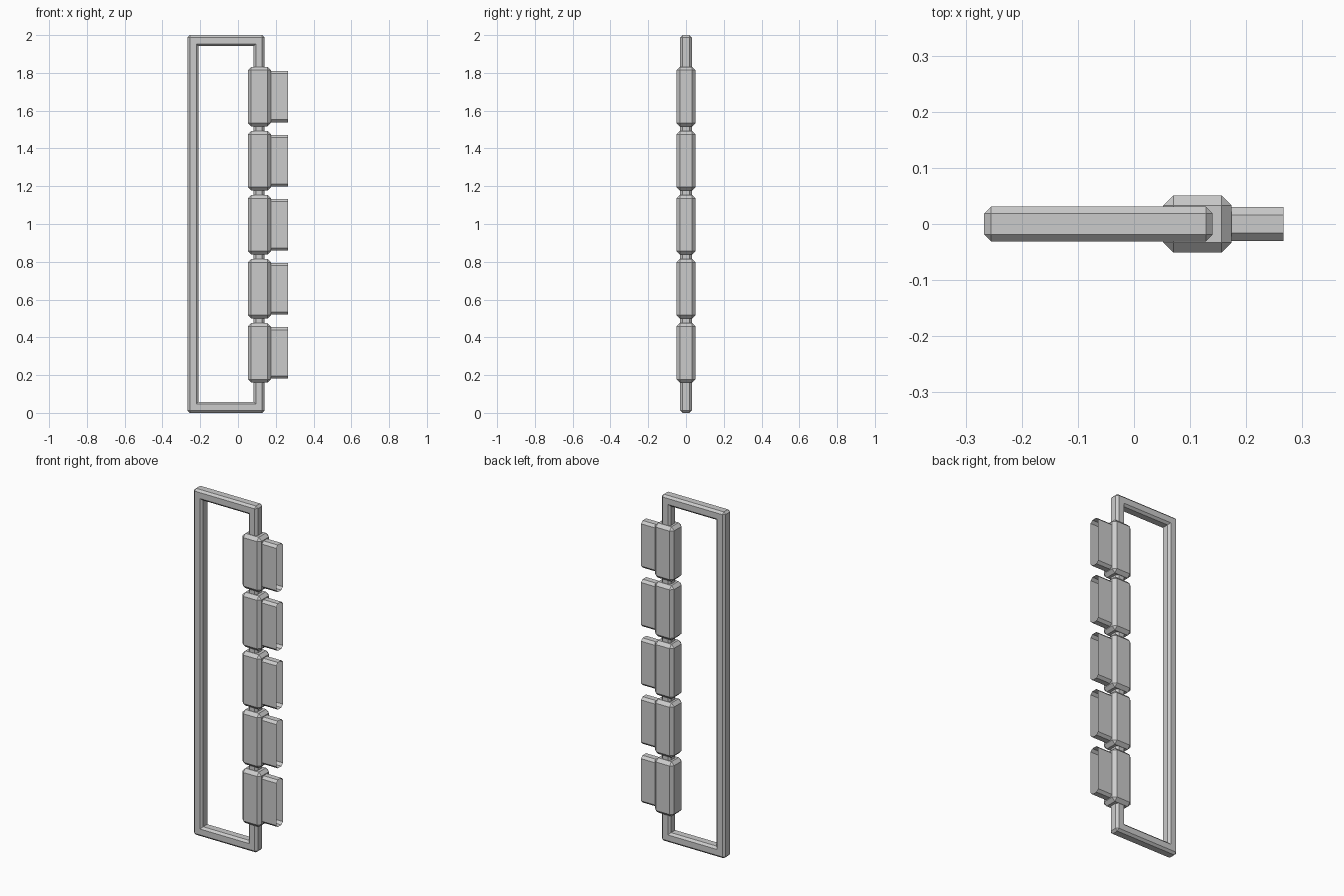
import bpy
import bmesh
from mathutils import Vector

if "Cube" in bpy.data.objects:
    bpy.data.objects.remove(bpy.data.objects["Cube"], do_unlink=True)

grey = bpy.data.materials.new("plain grey")
grey.use_nodes = True
COLOUR = (0.6, 0.6, 0.6, 1)
grey.diffuse_color = COLOUR
grey.node_tree.nodes["Principled BSDF"].inputs["Base Color"].default_value = COLOUR


def finish(name, bm):
    mesh = bpy.data.meshes.new(name)
    bm.to_mesh(mesh)
    bm.free()
    mesh.materials.append(grey)
    obj = bpy.data.objects.new(name, mesh)
    bpy.context.collection.objects.link(obj)
    return obj


def add_box(bm, low, high):
    low, high = Vector(low), Vector(high)
    verts = bmesh.ops.create_cube(bm, size=1)["verts"]
    bmesh.ops.scale(bm, vec=high - low, verts=verts)
    bmesh.ops.translate(bm, vec=(low + high) / 2, verts=verts)


def chamfer(bm, edges, width):
    bmesh.ops.bevel(bm, geom=edges, offset=width, segments=1,
                    affect='EDGES', clamp_overlap=True)


def along(edge, axis):
    a, b = (v.co for v in edge.verts)
    return abs((a - b).normalized()[axis]) > 0.99


# Upright rectangular frame made of square chamfered bars
LEFT, RIGHT, BAR, HALF = -0.267, 0.14, 0.058, 0.031
bm = bmesh.new()


def ring(y, inset):
    x0, x1, z0, z1 = LEFT + inset, RIGHT - inset, inset, 2 - inset
    return [bm.verts.new((x, y, z)) for x, z in
            ((x0, z0), (x1, z0), (x1, z1), (x0, z1))]


rings = [ring(-HALF, 0), ring(-HALF, BAR), ring(HALF, BAR), ring(HALF, 0)]
for r, loop in enumerate(rings):
    after = rings[(r + 1) % 4]
    for i in range(4):
        j = (i + 1) % 4
        bm.faces.new((loop[i], loop[j], after[j], after[i]))
bmesh.ops.recalc_face_normals(bm, faces=bm.faces)
inner = set(rings[1] + rings[2])
sharp = [e for e in bm.edges if len(e.link_faces) == 2
         and e.calc_face_angle() > 0.5
         and not (along(e, 1) and set(e.verts) <= inner)]
chamfer(bm, sharp, 0.012)
finish("frame", bm)

# Five chamfered sleeves on the right bar, each with an open-ended fin
for n in range(5):
    mid = 0.318 + n * 0.339

    bm = bmesh.new()
    add_box(bm, (0.052, -0.051, mid - 0.158), (0.174, 0.051, mid + 0.158))
    chamfer(bm, bm.edges[:], 0.018)
    finish(f"sleeve_{n + 1}", bm)

    bm = bmesh.new()
    add_box(bm, (0.172, -0.03, mid - 0.136), (0.266, 0.03, mid + 0.136))
    chamfer(bm, [e for e in bm.edges if along(e, 0)], 0.014)
    ends = [f for f in bm.faces if abs(f.normal.x) > 0.9]
    bmesh.ops.delete(bm, geom=ends, context='FACES')
    finish(f"fin_{n + 1}", bm)
